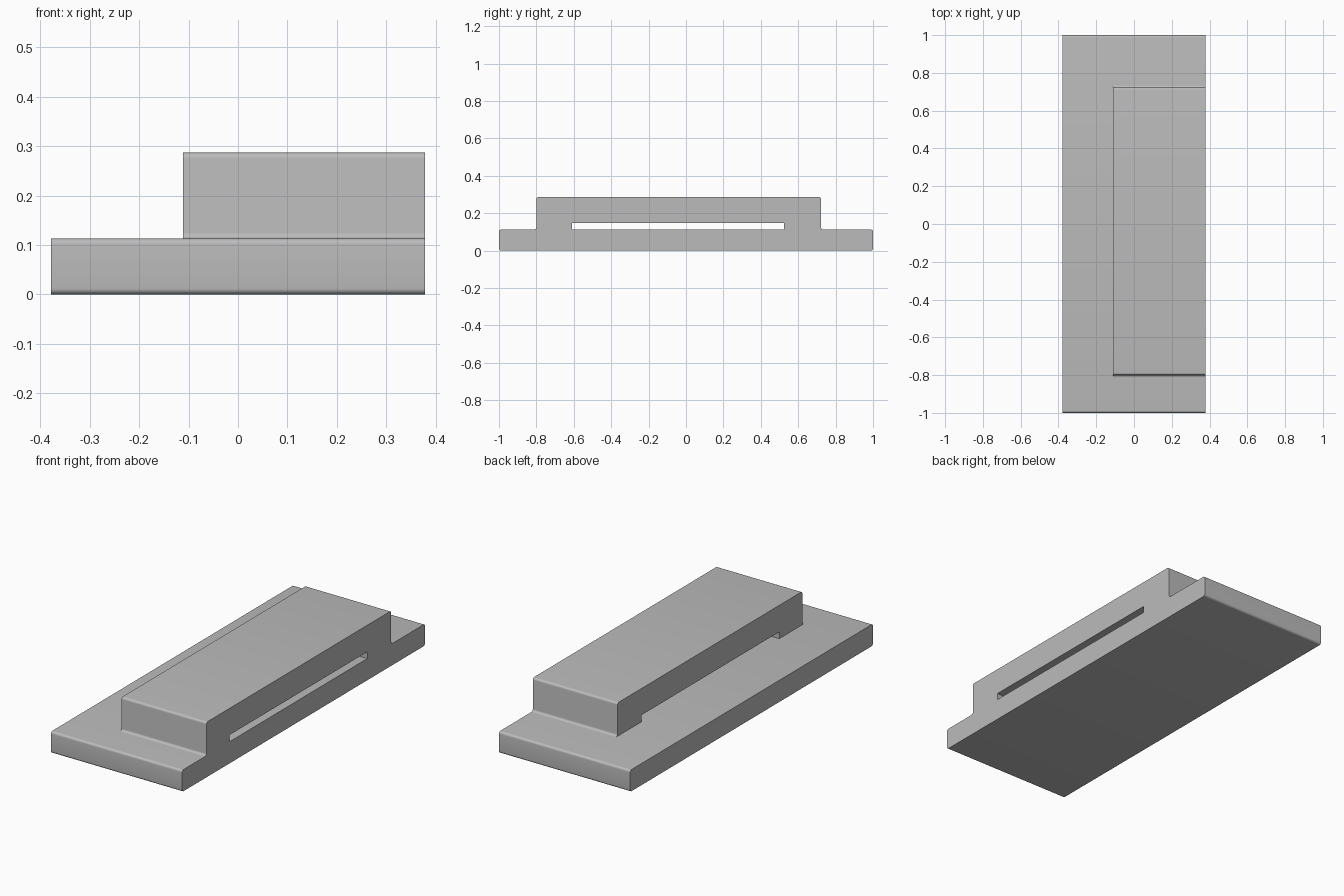
import bpy
import bmesh
from math import sin, cos, pi, radians
from mathutils import Vector

cube = bpy.data.objects.get("Cube")
if cube:
    bpy.data.objects.remove(cube, do_unlink=True)

R = 0.012                      # fillet radius
X_BACK, X_END = -0.378, 0.378  # plate extent across
X_STEP = -0.111                # inner side of the raised bridge
TOP = 0.113                    # plate thickness

grey = bpy.data.materials.new("plain_grey")
grey.use_nodes = True
colour = (0.5, 0.5, 0.5, 1)
grey.diffuse_color = colour
for node in grey.node_tree.nodes:
    if node.type == "BSDF_PRINCIPLED":
        node.inputs["Base Color"].default_value = colour


def rounded(corners, steps=6):
    """Replace each right-angled corner (y, z, radius) by an arc."""
    outline = []
    for i, (y, z, r) in enumerate(corners):
        p = Vector((y, z))
        if r == 0:
            outline.append(p)
            continue
        u = (Vector(corners[i - 1][:2]) - p).normalized() * r
        v = (Vector(corners[(i + 1) % len(corners)][:2]) - p).normalized() * r
        for k in range(steps + 1):
            t = k / steps * pi / 2
            outline.append(p + u + v - v * cos(t) - u * sin(t))
    return outline


def extrude_profile(name, corners, x0, x1):
    """Sweep a y-z profile along x."""
    bm = bmesh.new()
    face = bm.faces.new([bm.verts.new((x0, p.x, p.y)) for p in rounded(corners)])
    swept = bmesh.ops.extrude_face_region(bm, geom=[face], use_keep_orig=True)
    moved = [g for g in swept["geom"] if isinstance(g, bmesh.types.BMVert)]
    bmesh.ops.translate(bm, verts=moved, vec=(x1 - x0, 0, 0))
    bmesh.ops.remove_doubles(bm, verts=bm.verts[:], dist=1e-5)
    bmesh.ops.recalc_face_normals(bm, faces=bm.faces[:])
    mesh = bpy.data.meshes.new(name)
    bm.to_mesh(mesh)
    bm.free()
    mesh.materials.append(grey)
    obj = bpy.data.objects.new(name, mesh)
    bpy.context.collection.objects.link(obj)
    bpy.ops.object.select_all(action="DESELECT")
    obj.select_set(True)
    bpy.context.view_layer.objects.active = obj
    bpy.ops.object.shade_smooth_by_angle(angle=radians(30))
    return obj


# Flat plate with rounded long edges
extrude_profile("base_plate",
                [(-1, 0, R), (-1, TOP, R), (1, TOP, R), (1, 0, R)],
                X_BACK, X_END)

# Raised bridge with filleted feet and an open slot beneath it
y0, y1, high = -0.80, 0.722, 0.287
slot0, slot1, slot_top = -0.61, 0.525, 0.148
extrude_profile("raised_bridge",
                [(y0 - R, TOP, 0), (y0, TOP, R), (y0, high, R),
                 (y1, high, R), (y1, TOP, R), (y1 + R, TOP, 0),
                 (slot1, TOP, 0), (slot1, slot_top, 0),
                 (slot0, slot_top, 0), (slot0, TOP, 0)],
                X_STEP, X_END)
